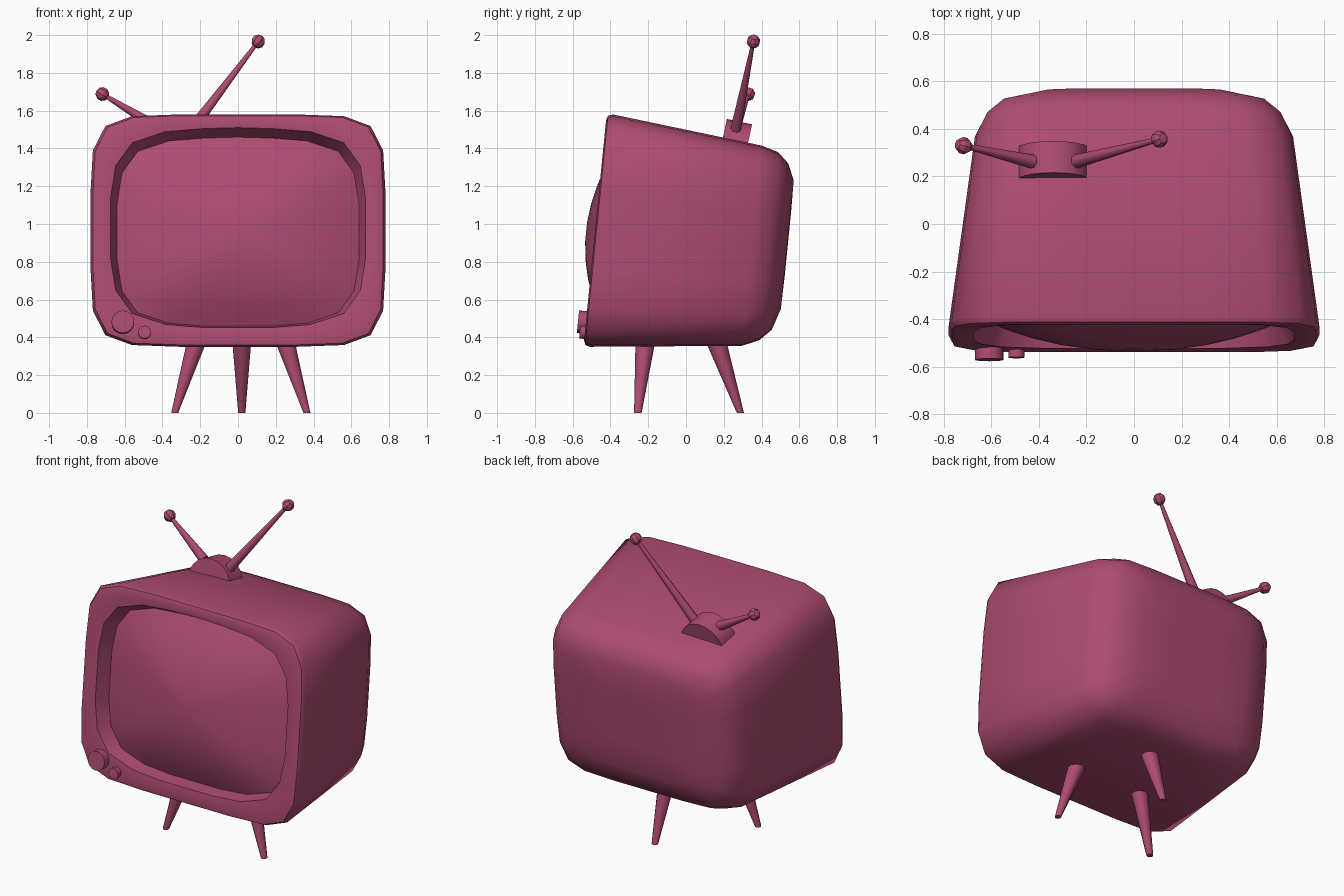
import bpy, bmesh, math
from mathutils import Vector

if "Cube" in bpy.data.objects:
    bpy.data.objects.remove(bpy.data.objects["Cube"])

mat = bpy.data.materials.new("raspberry")
mat.diffuse_color = (0.42, 0.07, 0.17, 1)
mat.use_nodes = True
mat.node_tree.nodes["Principled BSDF"].inputs["Base Color"].default_value = mat.diffuse_color

# Quarter outlines in unit coordinates: squarish cabinet, rounder screen
CABINET = [(1, 0), (1, .35), (.985, .69), (.9, .9), (.72, .985), (.4, 1), (0, 1)]
SCREEN = [(1, 0), (1, .3), (.96, .62), (.83, .85), (.57, .96), (.28, .99), (0, 1)]
TILT = 0.1  # the front and back lean backwards


def finish(ob, angle=40):
    ob.data.materials.clear()
    ob.data.materials.append(mat)
    bpy.ops.object.select_all(action='DESELECT')
    ob.select_set(True)
    bpy.context.view_layer.objects.active = ob
    bpy.ops.object.shade_smooth_by_angle(angle=math.radians(angle))
    return ob


def full_loop(q):
    right = q + [(x, -z) for x, z in q[1:]][::-1]
    top = q
    tl = [(-x, z) for x, z in q[::-1][1:]]
    bl = [(x, -z) for x, z in tl[::-1][1:]]
    br = [(x, -z) for x, z in q[::-1][1:-1]]
    return top + tl + bl + br


def loft(name, rings, cap_start, cap_end, angle=40):
    """rings: (outline, depth, half width, bottom z, top z)"""
    bm = bmesh.new()
    loops = []
    for outline, s, w, zb, zt in rings:
        loop = []
        for u, v in full_loop(outline):
            z = (zb + zt) / 2 + v * (zt - zb) / 2
            loop.append(bm.verts.new((u * w, s + TILT * (z - 1), z)))
        loops.append(loop)
    n = len(loops[0])
    for a, b in zip(loops, loops[1:]):
        for i in range(n):
            j = (i + 1) % n
            bm.faces.new((a[i], a[j], b[j], b[i]))
    if cap_start:
        bm.faces.new(loops[0])
    if cap_end:
        bm.faces.new(loops[-1][::-1])
    bmesh.ops.recalc_face_normals(bm, faces=bm.faces)
    me = bpy.data.meshes.new(name)
    bm.to_mesh(me)
    bm.free()
    ob = bpy.data.objects.new(name, me)
    bpy.context.collection.objects.link(ob)
    return finish(ob, angle)


def rod(name, a, b, r1, r2, sides, angle=50):
    a, b = Vector(a), Vector(b)
    d = b - a
    bpy.ops.mesh.primitive_cone_add(vertices=sides, radius1=r1, radius2=r2,
                                    depth=d.length, location=(a + b) / 2)
    ob = bpy.context.object
    ob.rotation_mode = 'QUATERNION'
    ob.rotation_quaternion = d.to_track_quat('Z', 'Y')
    ob.name = name
    return finish(ob, angle)


# Cabinet: recess floor, opening, rim, tapering shell, rounded back
loft("cabinet", [
    (SCREEN, -.375, .64, .455, 1.46),
    (SCREEN, -.470, .675, .447, 1.51),
    (CABINET, -.478, .735, .385, 1.55),
    (CABINET, -.470, .767, .36, 1.573),
    (CABINET, -.445, .78, .35, 1.58),
    (CABINET, .36, .67, .355, 1.415),
    (CABINET, .45, .625, .385, 1.38),
    (CABINET, .51, .555, .44, 1.32),
    (CABINET, .547, .40, .55, 1.23),
    (CABINET, .55, .20, .72, 1.06),
], True, True, 45)

# Bulging picture tube
zc, hz = .957, .5025
loft("screen", [(SCREEN, -.526 + .146 * f * f, .64 * f, zc - hz * f, zc + hz * f)
                for f in (1, .85, .68, .5, .3, .1)], False, True, 60)

# Tripod legs: a pair in front, one behind
for name, top, foot in [("front_left_leg", (-.21, -.212, .41), (-.335, -.255, 0)),
                        ("front_right_leg", (.24, -.212, .41), (.365, -.255, 0)),
                        ("back_leg", (.02, .15, .41), (.02, .288, 0))]:
    leg = rod(name, top, foot, .055, .02, 10)
    # level the foot on the ground
    inv = leg.matrix_basis.inverted()
    for v in leg.data.vertices:
        p = leg.matrix_basis @ v.co
        if p.z < .1:
            p.z = 0
            v.co = inv @ p

# Control knobs
for name, x, z, r, out in [("large_knob", -.61, .478, .06, .045),
                           ("small_knob", -.495, .425, .034, .03)]:
    base = Vector((x, -.475 + TILT * (z - 1), z))
    n = Vector((0, -1, TILT)).normalized()
    rod(name, base - n * .03, base + n * out, r, r, 16, 30)

# Aerial base: disc half sunk in the sloping top
slope = Vector((0, 1, -.21)).normalized()
mid = Vector((-.34, .252, 1.395))
rod("aerial_base", mid - slope * .068, mid + slope * .068, .15, .15, 20, 30)

# Aerial rods with ball tips
for side, a, b in [("left", (-.425, .262, 1.51), (-.718, .33, 1.688)),
                   ("right", (-.25, .262, 1.495), (.107, .357, 1.966))]:
    rod(side + "_aerial", a, b, .03, .01, 8)
    bpy.ops.mesh.primitive_uv_sphere_add(segments=8, ring_count=5, radius=.037, location=b)
    ball = bpy.context.object
    ball.name = side + "_aerial_tip"
    ball.rotation_mode = 'QUATERNION'
    ball.rotation_quaternion = (Vector(b) - Vector(a)).to_track_quat('Z', 'Y')
    finish(ball, 30)
